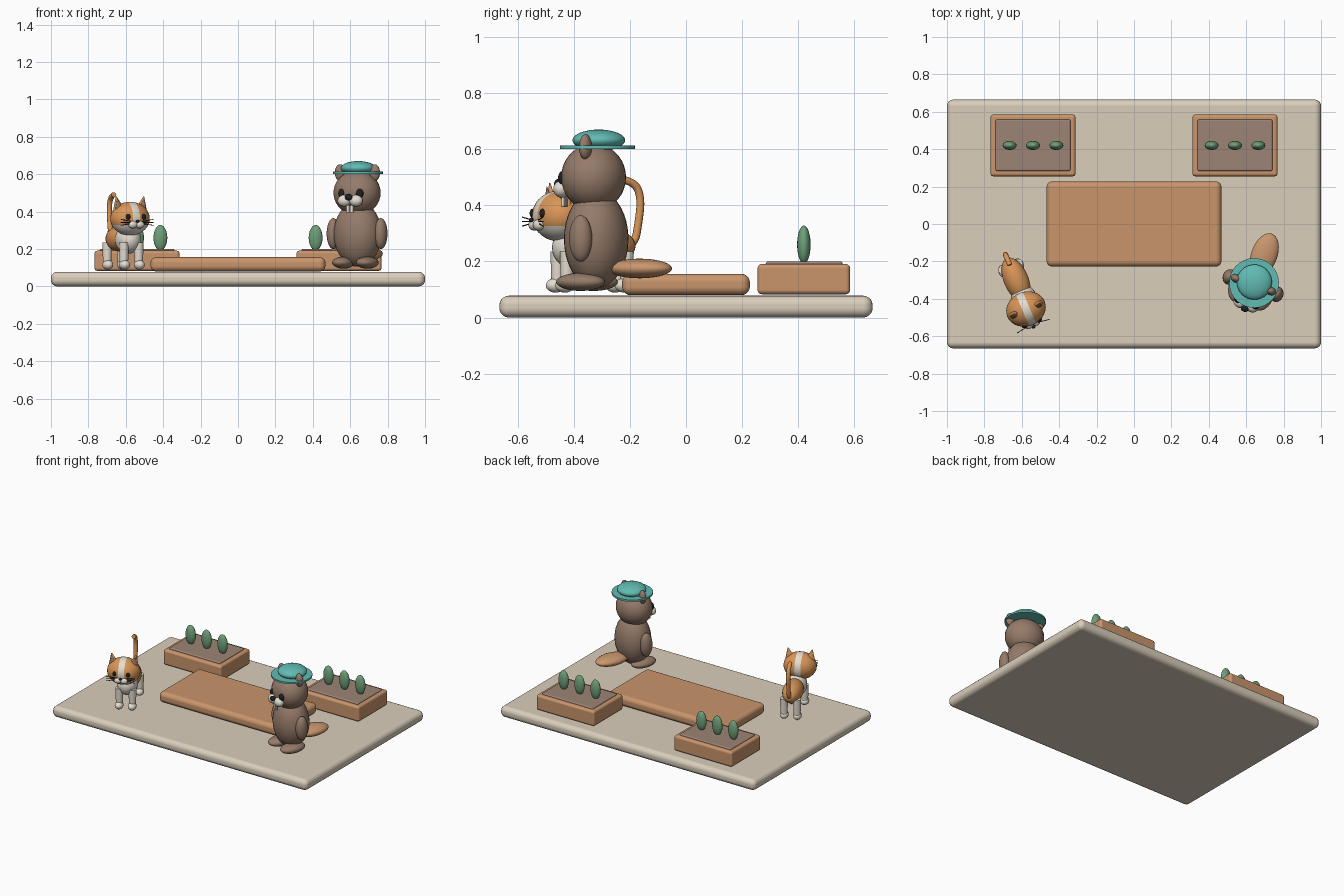
import bpy
import bmesh
from math import cos, sin, pi
from mathutils import Matrix, Vector

cube = bpy.data.objects.get("Cube")
if cube:
    bpy.data.objects.remove(cube, do_unlink=True)


def make_material(name, r, g, b):
    mat = bpy.data.materials.new(name)
    mat.use_nodes = True
    col = [(c / 255) ** 2.2 for c in (r, g, b)] + [1]
    mat.diffuse_color = col
    mat.node_tree.nodes["Principled BSDF"].inputs["Base Color"].default_value = col
    return mat


STONE = make_material("stone", 217, 205, 186)
WOOD = make_material("wood", 200, 148, 108)
BROWN = make_material("brown fur", 148, 122, 105)
SOIL = make_material("soil", 156, 131, 117)
TEAL = make_material("teal hat", 98, 186, 178)
GREEN = make_material("leaf green", 110, 158, 120)
ORANGE = make_material("orange fur", 216, 148, 88)
WHITE = make_material("white fur", 228, 220, 207)
BLACK = make_material("black", 38, 38, 42)

WORLD = Matrix.Identity(4)


def finish(name, bm, mat, frame, loc):
    mesh = bpy.data.meshes.new(name)
    bm.normal_update()
    bm.to_mesh(mesh)
    bm.free()
    mesh.materials.append(mat)
    mesh.shade_smooth()
    ob = bpy.data.objects.new(name, mesh)
    bpy.context.collection.objects.link(ob)
    ob.matrix_world = frame @ Matrix.Translation(loc)
    return ob


def box(name, mat, loc, size, bevel, frame=WORLD):
    bm = bmesh.new()
    bmesh.ops.create_cube(bm, size=1)
    bmesh.ops.scale(bm, vec=size, verts=bm.verts)
    ob = finish(name, bm, mat, frame, loc)
    mod = ob.modifiers.new("round", "BEVEL")
    mod.width, mod.segments, mod.harden_normals = bevel, 5, True
    return ob


def ball(name, mat, loc, radii, frame=WORLD, turn=None):
    bm = bmesh.new()
    bmesh.ops.create_uvsphere(bm, u_segments=32, v_segments=18, radius=1)
    bmesh.ops.scale(bm, vec=radii, verts=bm.verts)
    if turn:
        bmesh.ops.transform(bm, matrix=turn, verts=bm.verts)
    return finish(name, bm, mat, frame, loc)


def cone(name, mat, loc, r1, r2, depth, frame=WORLD, flat=1, turn=None):
    bm = bmesh.new()
    bmesh.ops.create_cone(bm, cap_ends=True, segments=32, radius1=r1, radius2=r2, depth=depth)
    bmesh.ops.scale(bm, vec=(1, flat, 1), verts=bm.verts)
    if turn:
        bmesh.ops.transform(bm, matrix=turn, verts=bm.verts)
    ob = finish(name, bm, mat, frame, loc)
    for poly in ob.data.polygons:
        poly.use_smooth = len(poly.vertices) < 5
    ob.data.set_sharp_from_angle(angle=1)
    return ob


def tube(name, mat, points, radius, frame, kind="POLY"):
    curve = bpy.data.curves.new(name, "CURVE")
    curve.dimensions = "3D"
    curve.bevel_depth = radius
    curve.bevel_resolution = 3
    curve.use_fill_caps = True
    spline = curve.splines.new(kind)
    spline.points.add(len(points) - 1)
    for p, co in zip(spline.points, points):
        p.co = (*co, 1)
    if kind == "NURBS":
        spline.order_u = 3
        spline.use_endpoint_u = True
    curve.materials.append(mat)
    ob = bpy.data.objects.new(name, curve)
    bpy.context.collection.objects.link(ob)
    ob.matrix_world = frame


def placed(x, y, angle):
    return Matrix.Translation((x, y, 0)) @ Matrix.Rotation(angle, 4, "Z")


SIDES = (("left", 1), ("right", -1))

# Ground slab and deck
box("ground_slab", STONE, (0, 0, 0.039), (2, 1.33, 0.078), 0.034)
box("deck", WOOD, (0, 0, 0.118), (0.935, 0.455, 0.076), 0.03)

# Planters with three plants each
for side, s in SIDES:
    x = s * 0.54
    box(side + "_planter", WOOD, (x, 0.42, 0.137), (0.455, 0.33, 0.108), 0.016)
    box(side + "_soil", SOIL, (x, 0.421, 0.18), (0.4, 0.274, 0.04), 0.008)
    for i in (-1, 0, 1):
        ball(f"{side}_plant_{i + 2}", GREEN, (x + i * 0.125, 0.42, 0.26), (0.037, 0.024, 0.068))

# Beaver body
B = placed(0.64, -0.32, -0.35)
ball("beaver_body", BROWN, (0, 0, 0.28), (0.13, 0.113, 0.175), B)
ball("beaver_head", BROWN, (0, -0.01, 0.5), (0.128, 0.114, 0.12), B)
ball("beaver_tail", WOOD, (0, 0.165, 0.175), (0.07, 0.12, 0.035), B)
for side, s in SIDES:
    ball(f"beaver_{side}_arm", BROWN, (s * 0.135, -0.01, 0.282), (0.035, 0.042, 0.083), B)
    ball(f"beaver_{side}_foot", BROWN, (s * 0.068, -0.035, 0.127), (0.056, 0.09, 0.032), B)
    ball(f"beaver_{side}_ear", BROWN, (s * 0.098, -0.005, 0.608), (0.03, 0.022, 0.045), B)
    ball(f"beaver_{side}_eye", BLACK, (s * 0.05, -0.107, 0.497), (0.021, 0.018, 0.026), B)
    ball(f"beaver_{side}_muzzle", WHITE, (s * 0.033, -0.118, 0.458), (0.037, 0.03, 0.031), B)
    box(f"beaver_{side}_tooth", WHITE, (s * 0.011, -0.12, 0.414), (0.019, 0.012, 0.04), 0.003, B)
ball("beaver_nose", BLACK, (0, -0.142, 0.477), (0.021, 0.016, 0.017), B)

# Hat
cone("hat_brim", TEAL, (0, 0.005, 0.607), 0.133, 0.133, 0.012, B)
ball("hat_crown", TEAL, (0, 0.01, 0.632), (0.094, 0.094, 0.038), B)

# Cat body
C = placed(-0.617, -0.33, 0.4)
ball("cat_rump", ORANGE, (0, 0.035, 0.255), (0.066, 0.125, 0.068), C)
ball("cat_chest", WHITE, (0, -0.075, 0.25), (0.068, 0.08, 0.076), C)
for side, s in SIDES:
    for part, y in (("front", -0.12), ("hind", 0.11)):
        cone(f"cat_{part}_{side}_leg", WHITE, (s * 0.043, y, 0.17), 0.022, 0.026, 0.13, C)
        ball(f"cat_{part}_{side}_paw", WHITE, (s * 0.043, y - 0.008, 0.115), (0.028, 0.036, 0.026), C)
tail = [(0, 0.12, 0.25), (0, 0.16, 0.26), (0, 0.175, 0.34), (0, 0.185, 0.42),
        (0, 0.165, 0.48), (0, 0.12, 0.49)]
tube("cat_tail", ORANGE, tail, 0.014, C, "NURBS")

# Cat head, cut along the white blaze and white chin
HEAD = Vector((-0.012, -0.13, 0.362))
head = ball("cat_head", ORANGE, HEAD, (0.108, 0.092, 0.09), C)
bm = bmesh.new()
bm.from_mesh(head.data)
cuts = (((0.02, 0, 0), (1, 0, 0)), ((-0.02, 0, 0), (1, 0, 0)),
        ((0, 0, -0.035), (0, 0, 1)), ((0, 0.02, 0), (0, 1, 0)))
for co, no in cuts:
    bmesh.ops.bisect_plane(bm, geom=bm.verts[:] + bm.edges[:] + bm.faces[:],
                           plane_co=co, plane_no=no)
for face in bm.faces:
    c = face.calc_center_median()
    face.material_index = int(abs(c.x) < 0.02 or (c.z < -0.035 and c.y < 0.02))
bm.to_mesh(head.data)
bm.free()
head.data.materials.append(WHITE)

# Cat face
F = C @ Matrix.Translation(HEAD)
ball("cat_nose", BLACK, (0, -0.105, -0.014), (0.01, 0.008, 0.008), F)
for side, s in SIDES:
    lean = Matrix.Rotation(s * 0.2, 4, "Y")
    cone(f"cat_{side}_ear", ORANGE, (s * 0.072, 0, 0.078), 0.036, 0.003, 0.08, F, 0.55, lean)
    cone(f"cat_{side}_inner_ear", BROWN, (s * 0.072, -0.012, 0.074), 0.026, 0.002, 0.062, F, 0.5, lean)
    ball(f"cat_{side}_eye", BLACK, (s * 0.045, -0.082, 0.01), (0.013, 0.009, 0.016), F)
    ball(f"cat_{side}_muzzle", WHITE, (s * 0.02, -0.085, -0.032), (0.026, 0.02, 0.02), F)
    for i in (-1, 0, 1):
        line = [(s * 0.03, -0.09, -0.02 + i * 0.006), (s * 0.095, -0.1, -0.02 + i * 0.016)]
        tube(f"cat_{side}_whisker_{i + 2}", BLACK, line, 0.002, F)
